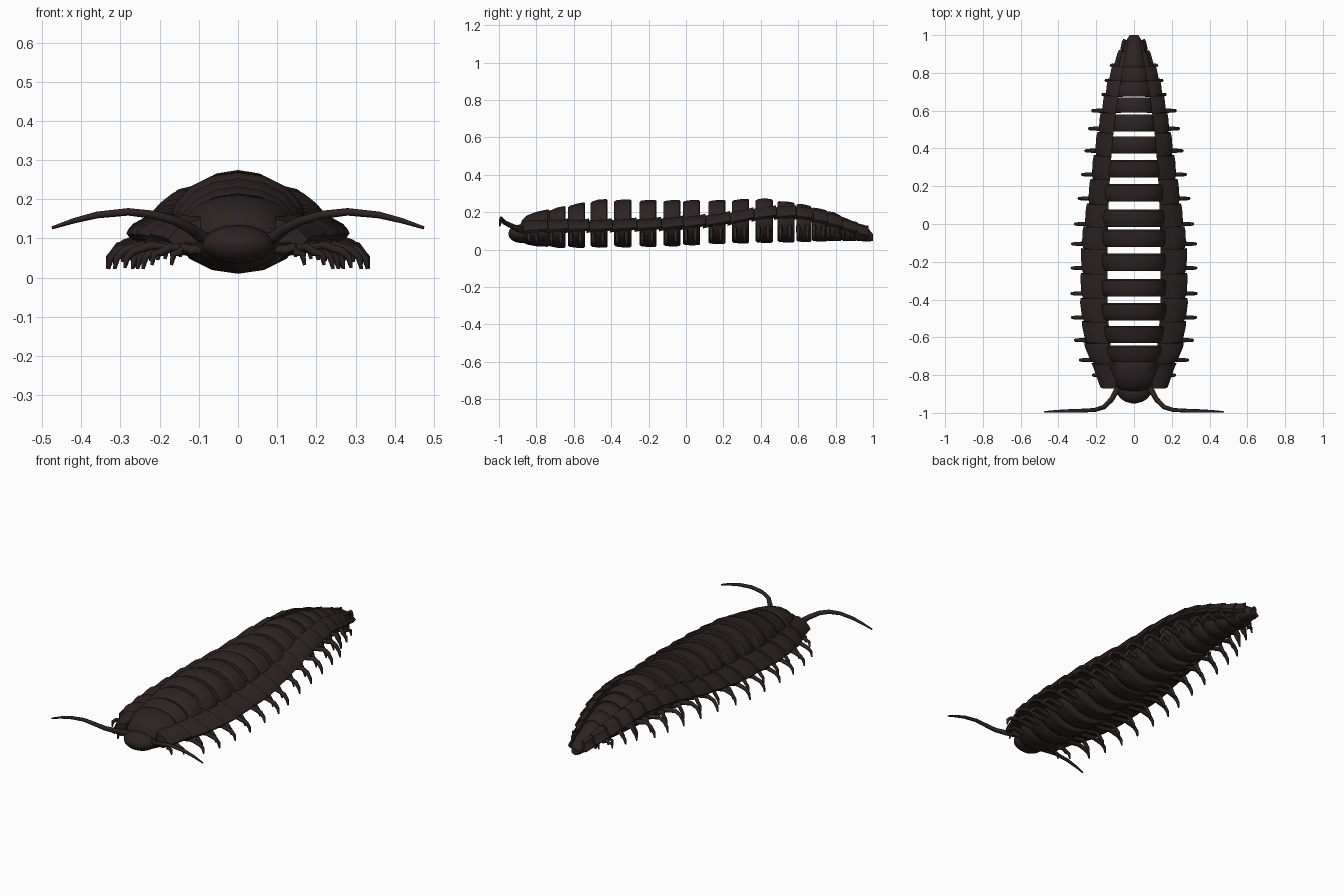
import bpy, bmesh, math
from mathutils import Vector

if "Cube" in bpy.data.objects:
    bpy.data.objects.remove(bpy.data.objects["Cube"])

shell = bpy.data.materials.new("dark_brown_shell")
shell.use_nodes = True
COLOR = (0.026, 0.017, 0.017, 1)
shell.diffuse_color = COLOR
shell.node_tree.nodes["Principled BSDF"].inputs["Base Color"].default_value = COLOR

# Body stations: y, top, bottom, ring half width, plate half width, plate edge height
STATIONS = [
    (-.80, .19, .02, .12, .19, .11),
    (-.69, .225, .01, .15, .25, .115),
    (-.46, .27, .01, .175, .28, .115),
    (-.10, .265, .015, .175, .275, .125),
    (.17, .265, .03, .165, .235, .145),
    (.42, .275, .035, .145, .20, .185),
    (.62, .245, .04, .115, .165, .185),
    (.79, .20, .045, .08, .125, .14),
    (.98, .11, .045, .035, .05, .075),
]


def body(y):
    """Interpolate the body measurements at y."""
    for a, b in zip(STATIONS, STATIONS[1:]):
        if y <= b[0]:
            break
    t = max(0, min(1, (y - a[0]) / (b[0] - a[0])))
    return [p + (q - p) * t for p, q in zip(a[1:], b[1:])]


def loft(name, rings, mirror=False, angle=40):
    """Skin closed loops of points into a capped solid."""
    bm = bmesh.new()
    loops = [[bm.verts.new(p) for p in ring] for ring in rings]
    n = len(loops[0])
    for a, b in zip(loops, loops[1:]):
        for i in range(n):
            j = (i + 1) % n
            bm.faces.new((a[i], a[j], b[j], b[i]))
    bm.faces.new(loops[0])
    bm.faces.new(loops[-1])
    bmesh.ops.recalc_face_normals(bm, faces=bm.faces)
    mesh = bpy.data.meshes.new(name)
    bm.to_mesh(mesh)
    bm.free()
    mesh.materials.append(shell)
    obj = bpy.data.objects.new(name, mesh)
    bpy.context.collection.objects.link(obj)
    if mirror:
        obj.modifiers.new("mirror", "MIRROR").use_mirror_merge = False
    bpy.ops.object.select_all(action="DESELECT")
    obj.select_set(True)
    bpy.context.view_layer.objects.active = obj
    bpy.ops.object.shade_smooth_by_angle(angle=math.radians(angle))
    return obj


def oval(y, z, rx, rz, n=16):
    turns = [math.tau * i / n for i in range(n)]
    return [(rx * math.sin(t), y, z + rz * math.cos(t)) for t in turns]


def tube(name, points, radii):
    """Tapered mirrored limb along a path."""
    pts = [Vector(p) for p in points]
    rings = []
    for i, p in enumerate(pts):
        d = (pts[min(i + 1, len(pts) - 1)] - pts[max(i - 1, 0)]).normalized()
        u = d.cross(Vector((0, 1, .3))).normalized()
        v = d.cross(u)
        rings.append([p + radii[i] * (u * math.cos(k * math.tau / 6) + v * math.sin(k * math.tau / 6))
                      for k in range(6)])
    return loft(name, rings, mirror=True, angle=70)


def ring_segment(name, y, half):
    rings = []
    for off, scale in ((-1, .9), (-.8, .96), (0, 1), (.85, 1), (1, .95)):
        top, low, rx, _, _ = body(y + off * half)
        rings.append(oval(y + off * half, (top + low) / 2, rx * scale, (top - low) / 2 * scale))
    loft(name, rings)


def side_plate(name, y, half):
    """Sloping side flange, slightly shingled toward the tail."""
    rings = []
    for off, flare, lift in ((-1, -.012, -.006), (-.5, 0, 0), (.6, .006, .003), (1, .004, .006)):
        yy = y + off * half
        _, _, rx, w, z = body(yy)
        w, z, inner = w + flare, z + lift, rx * .8
        mid = (inner + w) / 2
        rings.append([(inner, yy, z + .045), (mid, yy, z + .035), (w - .012, yy, z + .008),
                      (w, yy + .005, z - .006), (w - .012, yy, z - .02),
                      (mid, yy, z - .016), (inner, yy, z - .015)])
    loft(name, rings, mirror=True)


def leg(name, y, reach):
    _, low, rx, w, z = body(y)
    foot, knee = w + reach, min(z - .03, low + .085)
    path = [(rx * .6, y, low + .055), (rx, y, knee - .01), ((rx + foot) / 2, y, knee),
            (foot - .025, y, knee - .015), (foot - .005, y, low + .04), (foot, y, low + .012)]
    tube(name, path, (.013, .013, .012, .011, .009, .004))


# Trunk rings, side plates and legs
CENTRES = [-.69, -.585, -.465, -.338, -.203, -.075, .03, .165, .292, .418, .535, .63, .715, .79, .87]
for i, y in enumerate(CENTRES):
    before = y - CENTRES[i - 1] if i else .11
    after = CENTRES[i + 1] - y if i + 1 < len(CENTRES) else .08
    ring_segment(f"body_ring_{i + 1}", y, .046 if y < .6 else .04)
    side_plate(f"side_plates_{i + 1}", y + (after - before) / 4, (before + after) / 4 + .006)
    leg(f"long_legs_{i + 1}", y - .03, .055 if y < .7 else .02)
    leg(f"short_legs_{i + 1}", y + .02, -.01)

# Collar shield behind the head, with its own plates and legs
loft("collar_shield", [oval(-.885, .095, .045, .04), oval(-.875, .1, .08, .06), oval(-.85, .105, .108, .078),
                       oval(-.8, .11, .13, .092), oval(-.74, .115, .147, .1), oval(-.73, .115, .14, .095)])
side_plate("collar_plates", -.805, .065)
leg("collar_legs", -.80, .03)
leg("front_short_legs", -.84, -.02)

# Rounded head
head = []
for i in range(9):
    t = math.pi * (.04 + .92 * i / 8)
    head.append(oval(-.88 - .07 * math.cos(t), .085, .092 * math.sin(t), .05 * math.sin(t)))
loft("head", head, angle=60)

# Tail cap
loft("tail_cap", [oval(.89, .1, .055, .05), oval(.94, .09, .048, .045),
                  oval(.98, .075, .036, .032), oval(1, .065, .022, .018)])
side_plate("tail_plates", .94, .035)

# Antennae
tube("antennae", [(.06, -.86, .095), (.095, -.885, .105), (.12, -.93, .125), (.16, -.97, .145),
                  (.21, -.985, .16), (.28, -.988, .168), (.36, -.99, .16), (.42, -.992, .145),
                  (.475, -.995, .127)],
     (.016, .016, .014, .012, .011, .01, .009, .007, .004))
